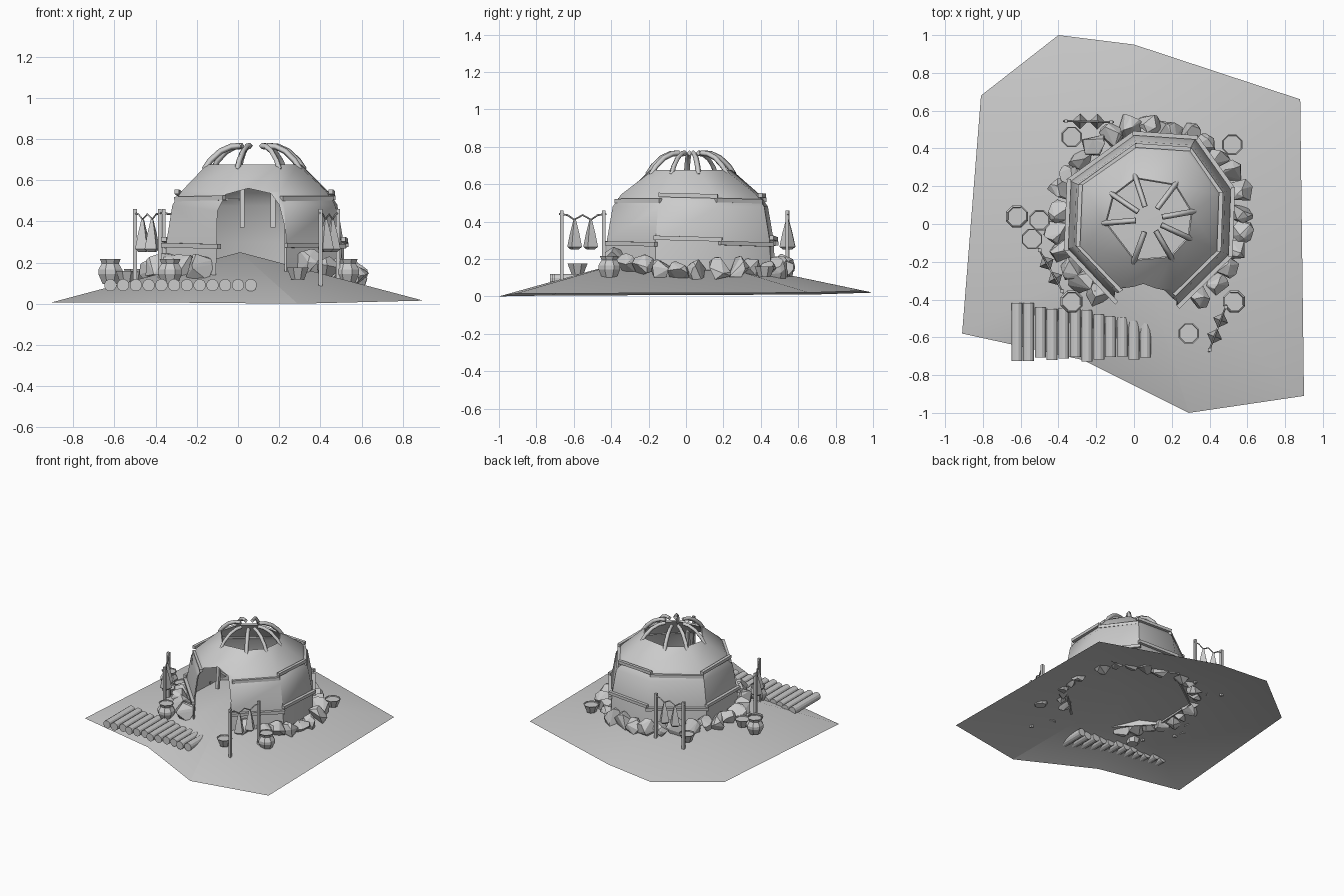
import bpy, bmesh, math, random
from mathutils import Vector, Matrix
from mathutils.bvhtree import BVHTree

random.seed(4)
cube = bpy.data.objects.get("Cube")
if cube:
    bpy.data.objects.remove(cube)

grey = bpy.data.materials.new("plain_grey")
grey.use_nodes = True
grey.diffuse_color = (0.6, 0.6, 0.6, 1)
grey.node_tree.nodes["Principled BSDF"].inputs["Base Color"].default_value = grey.diffuse_color

CENTRE = Vector((0.08, 0.025, 0))
WALL_CORNERS = [20, 60, 100, 154, 200, 248, 289, 336]  # uneven octagon, degrees
HOLE_CORNERS = [10, 53, 108, 146, 185, 250, 300, 335]
REACH = [1, 1.06, 0.98, 1, 0.99, 1, 1.03, 1]
SIDES = len(WALL_CORNERS)
FRONT = 5  # the side that holds the doorway


def finish(name, bm):
    mesh = bpy.data.meshes.new(name)
    bm.to_mesh(mesh)
    bm.free()
    mesh.materials.append(grey)
    obj = bpy.data.objects.new(name, mesh)
    bpy.context.collection.objects.link(obj)
    return obj


def select(obj):
    bpy.ops.object.select_all(action='DESELECT')
    obj.select_set(True)
    bpy.context.view_layer.objects.active = obj


def polar(radius, degrees, z, centre=CENTRE):
    a = math.radians(degrees)
    return centre + Vector((radius * math.cos(a), radius * math.sin(a), z))


def wall_corner(i, radius, z):
    i %= SIDES
    return polar(radius * REACH[i], WALL_CORNERS[i], z)


def loft(name, rings, caps=True):
    # skin a stack of equal-sized point rings
    bm = bmesh.new()
    rings = [[bm.verts.new(p) for p in ring] for ring in rings]
    sides = len(rings[0])
    for low, high in zip(rings, rings[1:]):
        for i in range(sides):
            j = (i + 1) % sides
            bm.faces.new((low[i], low[j], high[j], high[i]))
    if caps:
        bm.faces.new(rings[0][::-1])
        bm.faces.new(rings[-1])
    return finish(name, bm)


def lathe(name, profile, sides, centre, turn):
    loft(name, [[polar(r, turn + 360 * i / sides, z, centre) for i in range(sides)]
                for z, r in profile])


def beam(name, start, end, width, sides=4):
    # straight pole between two points
    bm = bmesh.new()
    axis = Vector(end) - Vector(start)
    bmesh.ops.create_cone(bm, cap_ends=True, segments=sides, radius1=width, radius2=width,
                          depth=axis.length, matrix=Matrix.Rotation(math.pi / sides, 4, 'Z'))
    turn = axis.to_track_quat('Z', 'Y').to_matrix().to_4x4()
    turn.translation = (Vector(start) + Vector(end)) / 2
    bm.transform(turn)
    finish(name, bm)


def bent_pole(name, points, width):
    curve = bpy.data.curves.new(name, 'CURVE')
    curve.dimensions = '3D'
    curve.bevel_depth = width
    curve.bevel_resolution = 0
    curve.use_fill_caps = True
    spline = curve.splines.new('POLY')
    spline.points.add(len(points) - 1)
    for p, co in zip(spline.points, points):
        p.co = (*co, 1)
    curve.materials.append(grey)
    obj = bpy.data.objects.new(name, curve)
    bpy.context.collection.objects.link(obj)
    select(obj)
    bpy.ops.object.convert(target='MESH')


# Ground: a low fan-shaped mound with one crisp ridge in front
outline = [(0.29, -1, 0), (0.9, -0.91, 0.015), (0.88, 0.66, 0.02), (0, 0.95, 0.03), (-0.4, 1, 0.02),
           (-0.81, 0.68, 0.01), (-0.91, -0.58, 0.005), (-0.27, -0.72, 0.005)]
bm = bmesh.new()
apex = bm.verts.new((0.01, -0.1, 0.25))
rim = [bm.verts.new(p) for p in outline]
for i, v in enumerate(rim):
    bm.faces.new((apex, v, rim[(i + 1) % len(rim)])).smooth = True
bm.edges.get((apex, rim[0])).smooth = False
ground = BVHTree.FromBMesh(bm)
finish("ground_mound", bm)


def on_ground(x, y, lift=0.0):
    hit = ground.ray_cast(Vector((x, y, 1)), Vector((0, 0, -1)))[0]
    return hit + Vector((0, 0, lift))


# Hut shell with an arched doorway cut through it
wall_rings = [[wall_corner(i, r, z) for i in range(SIDES)]
              for z, r in ((0.14, 0.467), (0.30, 0.46), (0.48, 0.428), (0.545, 0.382))]
wall_rings.append([polar(0.232, a, 0.675) for a in HOLE_CORNERS])
shell = loft("hut_shell", wall_rings, caps=False)
thick = shell.modifiers.new("thickness", 'SOLIDIFY')
thick.thickness = 0.012
arch = [(-0.11, 0), (0.225, 0), (0.225, 0.38), (0.2, 0.48), (0.16, 0.535), (0.05, 0.56),
        (-0.06, 0.53), (-0.1, 0.45)]
bm = bmesh.new()
front = bm.faces.new([bm.verts.new((x, -0.7, z)) for x, z in arch])
side = bmesh.ops.extrude_face_region(bm, geom=[front])
bmesh.ops.translate(bm, verts=[g for g in side["geom"] if isinstance(g, bmesh.types.BMVert)],
                    vec=(0, 0.6, 0))
bmesh.ops.recalc_face_normals(bm, faces=bm.faces)
cutter = finish("doorway_cutter", bm)
cutter.hide_render = True
cut = shell.modifiers.new("doorway", 'BOOLEAN')
cut.operation = 'DIFFERENCE'
cut.solver = 'EXACT'
cut.object = cutter
select(shell)
for m in ("thickness", "doorway"):
    bpy.ops.object.modifier_apply(modifier=m)
bpy.data.objects.remove(cutter)
bpy.ops.object.shade_smooth_by_angle(angle=math.radians(40))

# Bent roof poles around the smoke hole, and planks along every wall but the front
for i in range(SIDES):
    path = [(0.245, 0.65), (0.215, 0.695), (0.165, 0.74), (0.115, 0.762), (0.07, 0.766)]
    bent_pole("roof_pole", [polar(r, HOLE_CORNERS[i], z) for r, z in path], 0.015)
    if i == FRONT:
        continue
    for z, r in ((0.525, 0.405), (0.295, 0.472)):
        lift = 0.014 if i % 2 else -0.014
        p, q = wall_corner(i, r, z + lift), wall_corner(i + 1, r, z + lift)
        over = (q - p) * 0.02
        tilt = Vector((0, 0, random.uniform(-0.006, 0.006)))
        beam("wall_plank", p - over - tilt, q + over + tilt, 0.016)

# Hanging poles just inside the doorway
for x in (0.02, 0.17):
    beam("door_hanging_pole", (x, -0.28, 0.37), (x, -0.26, 0.56), 0.016)

# Stones around the foot of the wall, leaving the entrance open
count = 25
for i in range(count):
    spot = polar(random.uniform(0.475, 0.5), -56 + 292 * i / (count - 1), 0)
    spot = on_ground(spot.x, spot.y, 0.03)
    bm = bmesh.new()
    size = random.uniform(0.062, 0.078)
    for k in range(16):
        d = Vector([random.gauss(0, 1) for _ in range(3)]).normalized() * size
        bm.verts.new(spot + d)
    hull = bmesh.ops.convex_hull(bm, input=bm.verts)
    bmesh.ops.delete(bm, geom=list(hull["geom_interior"]), context='VERTS')
    finish("foundation_stone", bm)

# Log walkway
for i in range(12):
    x = -0.62 + i * 0.062
    back = -0.42 - 0.008 * i + random.uniform(-0.015, 0.015)
    beam("walkway_log", (x, -0.715 + random.uniform(-0.015, 0.015), 0.09), (x, back, 0.09), 0.03, 12)

# Tall pots and shallow bowls, filled almost to the rim
pot = [(0, 0.04), (0.05, 0.063), (0.07, 0.063), (0.1, 0.045), (0.122, 0.055), (0.122, 0.05), (0.115, 0.049)]
bowl = [(0, 0.034), (0.058, 0.058), (0.058, 0.053), (0.05, 0.051)]
for x, y in ((-0.62, 0.04), (-0.33, -0.41), (0.53, -0.41)):
    lathe("clay_pot", pot, 8, Vector((x, y, 0.095)), 22.5)
for x, y in ((-0.5, 0.02), (-0.54, -0.08), (0.29, -0.58), (-0.33, 0.46), (0.52, 0.42)):
    lathe("clay_bowl", bowl, 8, on_ground(x, y, 0.003), 22.5)

# Drying racks: two posts, a sagging line and two hanging hides
for a, b in (((0.4, -0.665), (0.485, -0.44)), ((-0.5, -0.14), (-0.38, -0.355)),
             ((-0.36, 0.545), (-0.12, 0.54))):
    a, b = Vector((*a, 0)), Vector((*b, 0))
    for p in (a, b):
        beam("rack_post", on_ground(p.x, p.y, -0.015), p + Vector((0, 0, 0.46)), 0.013)
    line = [a.lerp(b, t) + Vector((0, 0, z)) for t, z in
            ((-0.06, 0.44), (0.14, 0.435), (0.3, 0.41), (0.5, 0.435), (0.7, 0.41), (0.86, 0.435), (1.06, 0.44))]
    bent_pole("rack_line", line, 0.005)
    for t in (0.31, 0.69):
        lathe("hanging_hide", [(0.25, 0.022), (0.265, 0.042), (0.34, 0.026), (0.41, 0.007)], 4,
              a.lerp(b, t), math.degrees(math.atan2(b.y - a.y, b.x - a.x)))
